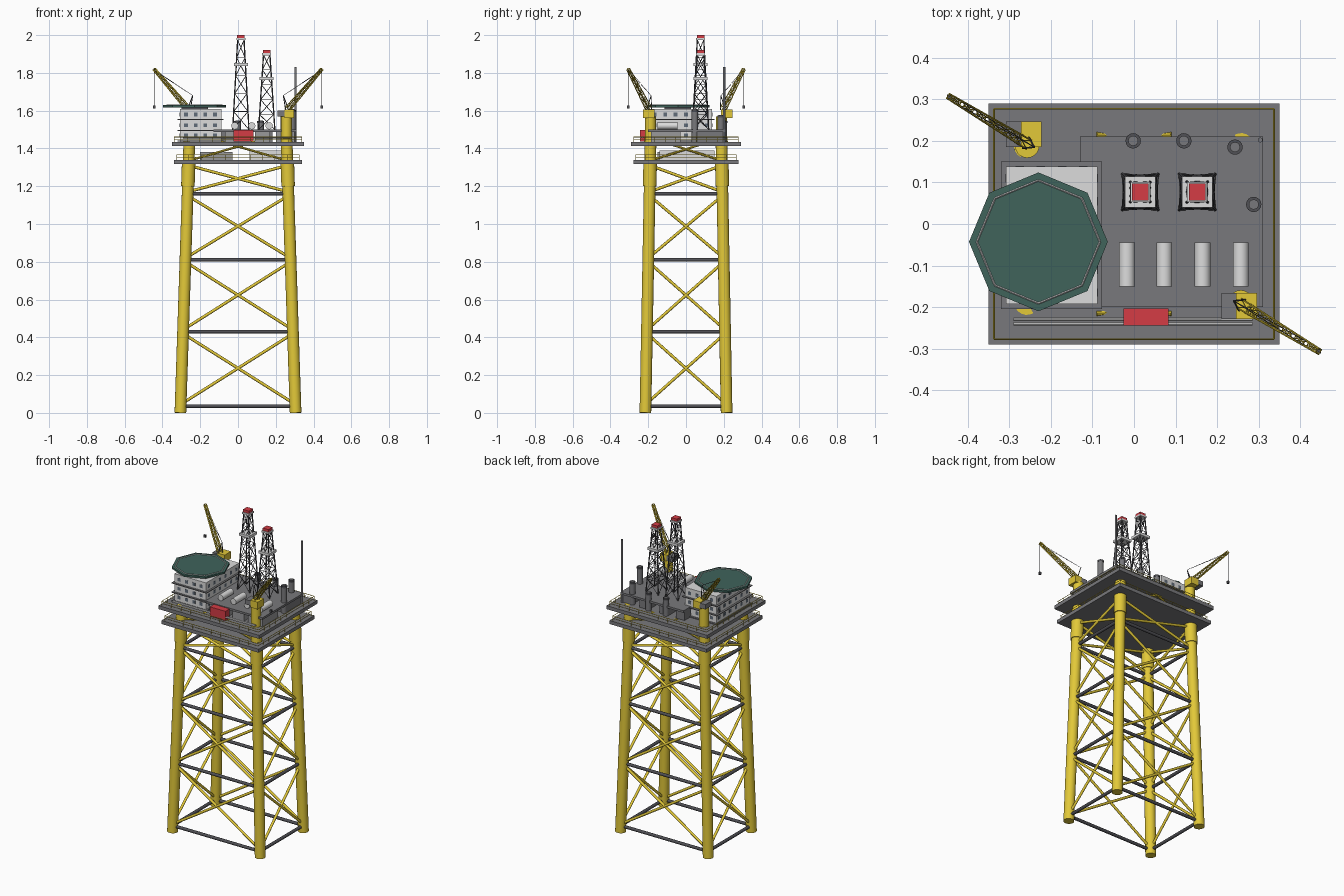
import bpy, bmesh, math
from mathutils import Vector, Matrix

cube = bpy.data.objects.get("Cube")
if cube:
    bpy.data.objects.remove(cube, do_unlink=True)


def material(name, r, g, b):
    m = bpy.data.materials.new(name)
    m.use_nodes = True
    m.diffuse_color = (r, g, b, 1)
    m.node_tree.nodes["Principled BSDF"].inputs["Base Color"].default_value = (r, g, b, 1)
    return m


YELLOW = material("yellow paint", 0.76, 0.58, 0.04)
DECK = material("deck grey", 0.19, 0.19, 0.20)
STEEL = material("dark steel", 0.08, 0.08, 0.09)
GREY = material("mid grey", 0.32, 0.32, 0.33)
LIGHT = material("light grey", 0.72, 0.72, 0.72)
GREEN = material("helideck green", 0.05, 0.125, 0.105)
RED = material("red paint", 0.66, 0.045, 0.06)
GLASS = material("window blue", 0.12, 0.15, 0.19)
SIGNS = [(sx, sy) for sx in (-1, 1) for sy in (-1, 1)]


class Part:
    """Collects boxes and rods into one object of one colour."""

    def __init__(self, name, mat):
        self.name, self.mat, self.bm = name, mat, bmesh.new()

    def box(self, x0, x1, y0, y1, z0, z1):
        mid = Vector((x0 + x1, y0 + y1, z0 + z1)) / 2
        size = Matrix.Diagonal((x1 - x0, y1 - y0, z1 - z0, 1))
        bmesh.ops.create_cube(self.bm, size=1, matrix=Matrix.Translation(mid) @ size)
        return self

    def block(self, x, y, half, z0, z1):
        return self.box(x - half, x + half, y - half, y + half, z0, z1)

    def rod(self, a, b, r, sides=8):
        a, b = Vector(a), Vector(b)
        d = b - a
        mat = Matrix.Translation((a + b) / 2) @ d.to_track_quat('Z', 'Y').to_matrix().to_4x4()
        bmesh.ops.create_cone(self.bm, cap_ends=True, segments=sides, radius1=r,
                              radius2=r, depth=d.length, matrix=mat)
        return self

    def lattice(self, a, b, side, up, h0, h1, bays, r):
        """Square tapered truss from a to b with crossed bracing."""
        a, b = Vector(a), Vector(b)

        def corner(t, k):
            s, u = ((-1, -1), (1, -1), (1, 1), (-1, 1))[k % 4]
            return a.lerp(b, t) + (side * s + up * u) * (h0 + (h1 - h0) * t)
        for k in range(4):
            self.rod(corner(0, k), corner(1, k), r, sides=6)
            for i in range(bays):
                t, n = i / bays, (i + 1) / bays
                self.rod(corner(t, k), corner(n, k + 1), r * .55, sides=4)
                self.rod(corner(t, k + 1), corner(n, k), r * .55, sides=4)
                self.rod(corner(n, k), corner(n, k + 1), r * .55, sides=4)
        return self

    def done(self, smooth=False):
        me = bpy.data.meshes.new(self.name)
        self.bm.to_mesh(me)
        self.bm.free()
        me.materials.append(self.mat)
        ob = bpy.data.objects.new(self.name, me)
        bpy.context.collection.objects.link(ob)
        if smooth:
            bpy.ops.object.select_all(action='DESELECT')
            ob.select_set(True)
            bpy.context.view_layer.objects.active = ob
            bpy.ops.object.shade_smooth_by_angle(angle=math.radians(40))


def leg_at(sx, sy, z):
    return Vector((sx * (.305 - .033 * z), sy * (.215 - .019 * z), z))


# Jacket legs with wider sleeves; their tops just show through the deck
legs = Part("jacket_legs", YELLOW)
for sx, sy in SIGNS:
    legs.rod(leg_at(sx, sy, 0), leg_at(sx, sy, 1.435), .031, sides=20)
    legs.rod(leg_at(sx, sy, 1.2), leg_at(sx, sy, 1.32), .036, sides=20)
legs.done(True)

# Jacket bracing on all four faces
braces, beams = Part("cross_braces", YELLOW), Part("horizontal_braces", STEEL)
corners = [(-1, -1), (1, -1), (1, 1), (-1, 1)]
levels = [.035, .43, .81, 1.16, 1.32]
for k in range(4):
    p, q = corners[k], corners[(k + 1) % 4]
    for lo, hi in zip(levels, levels[1:]):
        beams.rod(leg_at(*p, lo), leg_at(*q, lo), .0095, sides=10)
        braces.rod(leg_at(*p, lo + .01), leg_at(*q, hi - .01), .008, sides=10)
        braces.rod(leg_at(*q, lo + .01), leg_at(*p, hi - .01), .008, sides=10)
beams.done(True)
braces.done(True)

# Decks and their railings
decks, rails = Part("decks", DECK), Part("deck_railings", YELLOW)
for hx, hy, z in ((.338, .278, 1.34), (.35, .29, 1.435)):
    decks.box(-hx, hx, -hy, hy, z - .022, z)
    ring = [Vector((sx * (hx - .013), sy * (hy - .013), z)) for sx, sy in corners]
    for k in range(4):
        a, b = ring[k], ring[(k + 1) % 4]
        lift = Vector((0, 0, .026))
        rails.rod(a + lift, b + lift, .002, sides=4)
        rails.rod(a + lift / 2, b + lift / 2, .001, sides=4)
        for i in range(10):
            post = a.lerp(b, i / 10)
            rails.rod(post, post + lift, .0012, sides=4)
decks.done()
rails.done()

# Truss between the decks, its heads just showing on top
truss = Part("deck_truss", YELLOW)
for sx, sy in SIGNS:
    foot = leg_at(sx, sy, 1.335)
    truss.rod(foot, (-sx * .09, sy * .215, 1.436), .006)
    truss.rod(foot, (sx * .25, -sy * .09, 1.425), .006)
truss.done(True)

# Equipment between the decks
Part("lower_modules_light", LIGHT).box(.06, .23, -.14, .15, 1.34, 1.39).done()
Part("lower_modules_grey", GREY).box(-.2, -.03, -.15, .14, 1.34, 1.38).done()

# Raised process deck on support modules
Part("process_deck", DECK).box(-.13, .31, -.2, .21, 1.487, 1.5).done()
modules = Part("front_modules", GREY)
for x0, x1 in ((-.07, .06), (.09, .17), (.2, .3)):
    modules.box(x0, x1, -.185, -.03, 1.435, 1.487)
modules.done()
modules = Part("back_modules", DECK)
for x in (-.1, .013, .152, .27):
    modules.box(x - .03, x + .03, .04, .2, 1.435, 1.487)
modules.done()

# Living quarters: walls, floor ledges and windows
Part("living_quarters", LIGHT).box(-.308, -.088, -.192, .138, 1.435, 1.61).done()
ledges = Part("quarters_ledges", DECK)
for z in (1.437, 1.492, 1.55):
    ledges.box(-.32, -.077, -.204, .15, z, z + .005)
ledges.done()
windows = Part("quarters_windows", GLASS)
for z in (1.468, 1.523, 1.58):
    for i in range(4):
        x = -.275 + i * .051
        windows.box(x - .01, x + .01, -.193, .139, z - .01, z + .01)
    for i in range(6):
        y = -.165 + i * .055
        windows.box(-.309, -.087, y - .01, y + .01, z - .01, z + .01)
windows.done()

# Helideck with outline and central support
hx, hy = -.23, -.043
Part("helideck", GREEN).rod((hx, hy, 1.618), (hx, hy, 1.629), .167, sides=8).done()
Part("helideck_support", STEEL).block(hx, hy, .07, 1.605, 1.618).done()
line = Part("helideck_outline", LIGHT)
for k in range(8):
    a, b = (Vector((hx + .148 * math.cos(t), hy + .148 * math.sin(t), 1.629))
            for t in (k * math.pi / 4, (k + 1) * math.pi / 4))
    line.rod(a, b, .0024, sides=4)
line.done()

# Drilling derricks
X, Y = Vector((1, 0, 0)), Vector((0, 1, 0))
for name, x, top, mid in (("tall", .015, 2.0, 1.845), ("short", .152, 1.92, 1.77)):
    y = .077
    tower = Part(name + "_derrick", STEEL)
    tower.lattice((x, y, 1.5), (x, y, top - .025), X, Y, .043, .017, 5, .0036).done()
    floors = Part(name + "_derrick_platforms", LIGHT)
    floors.block(x, y, .037, mid - .008, mid + .008)
    floors.block(x, y, .024, top - .027, top - .016).done()
    Part(name + "_derrick_cap", RED).block(x, y, .02, top - .016, top).done()

# Storage tanks, exhaust stacks and mast
tanks = Part("horizontal_tanks", LIGHT)
for x in (-.017, .073, .165, .257):
    tanks.rod((x, -.15, 1.52), (x, -.045, 1.52), .019, sides=20)
tanks.done(True)
stacks, rims = Part("exhaust_stacks", DECK), Part("exhaust_rims", STEEL)
for x, y, z in ((-.002, .2, 1.54), (.12, .2, 1.54), (.243, .185, 1.57), (.288, .047, 1.6)):
    stacks.rod((x, y, 1.435), (x, y, z), .017, sides=16)
    rims.rod((x, y, z - .006), (x, y, z + .004), .0185, sides=16)
    stacks.rod((x, y, z), (x, y, z + .008), .012, sides=16)
stacks.done(True)
rims.done(True)
Part("mast", DECK).rod((.304, .202, 1.435), (.304, .202, 1.83), .006, 10).done(True)

# Front pipes and red module
pipes = Part("front_pipes", LIGHT)
for y in (-.229, -.24):
    pipes.rod((-.29, y, 1.457), (.285, y, 1.457), .004)
pipes.done(True)
Part("red_module", RED).box(-.025, .083, -.244, -.203, 1.437, 1.497).done()

# Pedestal cranes
for name, s in (("back", -1), ("front", 1)):
    cx, cy = .257 * s, -.188 * s
    Part(name + "_crane_pedestal", YELLOW).rod((cx, cy, 1.435), (cx, cy, 1.57), .029, 20).done(True)
    mx = .271 if s > 0 else -.247
    my = -.197 if s > 0 else .216
    Part(name + "_crane_cab", YELLOW).box(mx - .025, mx + .025, my - .031, my + .031, 1.56, 1.605).done()
    Part(name + "_crane_engine", DECK).box(mx - .061, mx - .018, my - .031, my + .031, 1.57, 1.6).done()
    foot = Vector((.26 * s, -.195 * s, 1.605))
    tip = Vector((.444 * s, -.306 * s, 1.82))
    d = (tip - foot).normalized()
    side = d.cross(Vector((0, 0, 1))).normalized()
    boom = Part(name + "_crane_boom", YELLOW)
    boom.lattice(foot, tip, side, side.cross(d), .012, .006, 6, .0024).done()
    # Gantry, pendant lines, hoist cable and hook
    rig = Part(name + "_crane_rigging", STEEL)
    peak = foot + Vector((-.02 * s, .01 * s, .075))
    for k in (-1, 1):
        rig.rod(foot + side * .015 * k, peak, .0025, sides=6)
        rig.rod(peak, foot.lerp(tip, .95) + side * .006 * k, .001, sides=4)
    hook = Vector((tip.x, tip.y, 1.62))
    rig.rod(tip, hook, .001, sides=4).block(hook.x, hook.y, .006, 1.612, 1.628).done()
